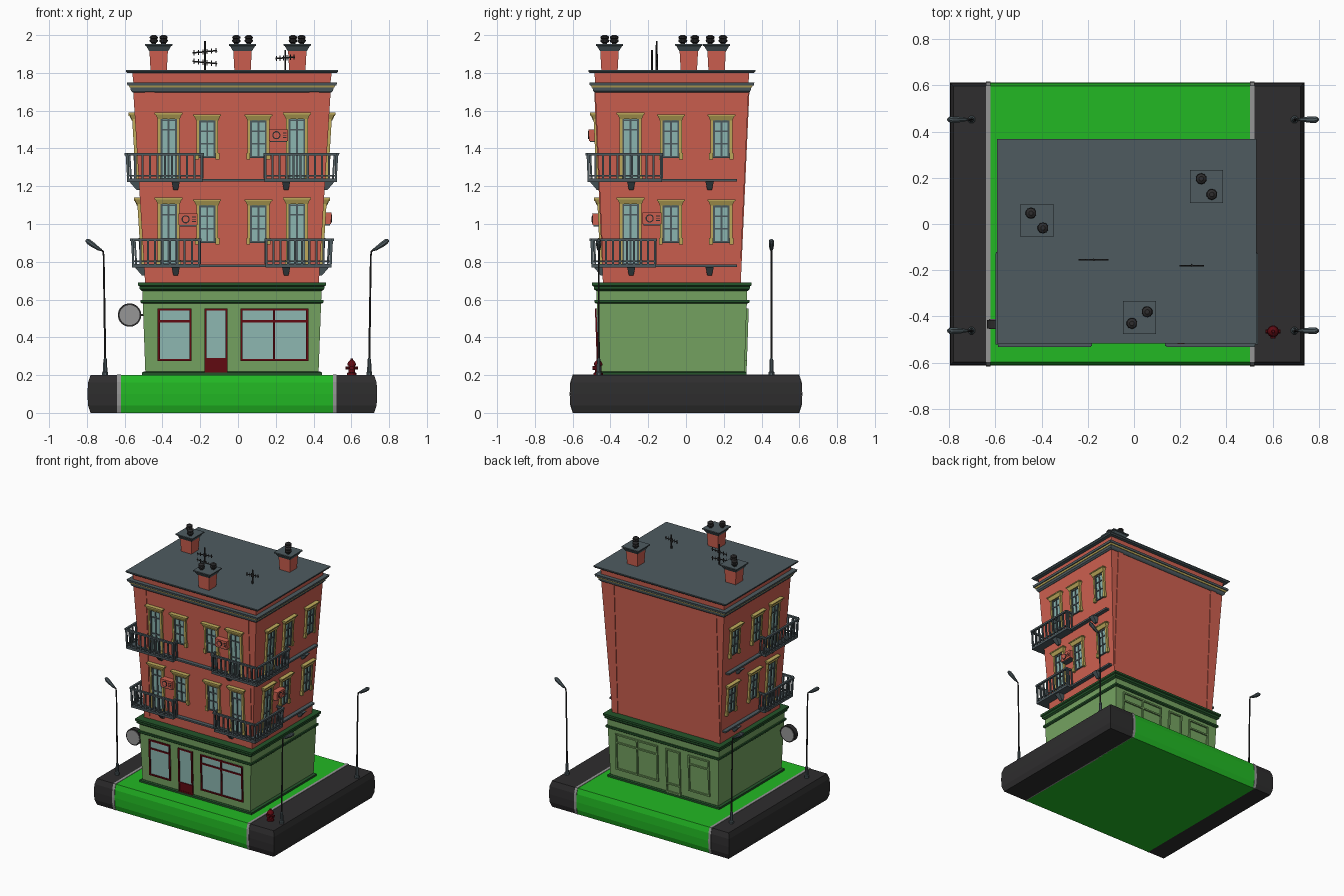
import bpy, bmesh, math
from mathutils import Vector

if "Cube" in bpy.data.objects:
    bpy.data.objects.remove(bpy.data.objects["Cube"])

def lin(c):
    return tuple(((v/255+0.055)/1.055)**2.4 if v > 10 else v/255/12.92 for v in c) + (1,)

COL = dict(brick=(206, 96, 80), shop_green=(117, 163, 97), dark_green=(36, 84, 42), slate=(78, 91, 96),
           glass=(143, 186, 180), trim_yellow=(192, 172, 92), dark_red=(98, 10, 18), asphalt=(46, 45, 46),
           grey=(150, 150, 150), grass=(34, 184, 36))
MATS = {}
for k, c in COL.items():
    MATS[k] = bpy.data.materials.new(k)
    MATS[k].diffuse_color = lin(c)
parts = {}

def add(part, mat, verts, faces):
    bm, mats = parts.setdefault(part, (bmesh.new(), []))
    if mat not in mats:
        mats.append(mat)
    vs = [bm.verts.new(v) for v in verts]
    for f in faces:
        bm.faces.new([vs[i] for i in f]).material_index = mats.index(mat)

def rings(part, mat, rs):
    """Skin a list of equal-length vertex rings and cap the ends."""
    n, m = len(rs[0]), len(rs)
    faces = [(a*n+i, a*n+(i+1) % n, (a+1)*n+(i+1) % n, (a+1)*n+i) for a in range(m-1) for i in range(n)]
    faces += [tuple(range(n))[::-1], tuple(range((m-1)*n, m*n))]
    add(part, mat, [v for r in rs for v in r], faces)

def stack(part, mat, levels):
    """Rectangles (x0, x1, y0, y1, z) stacked upwards."""
    rings(part, mat, [[(a, c, z), (b, c, z), (b, d, z), (a, d, z)] for a, b, c, d, z in levels])

def box(part, mat, x0, x1, y0, y1, z0, z1):
    stack(part, mat, [(x0, x1, y0, y1, z0), (x0, x1, y0, y1, z1)])

def tube(part, mat, pts, radii, n=8):
    pts, rs = [Vector(p) for p in pts], []
    for i, p in enumerate(pts):
        d = pts[min(i+1, len(pts)-1)] - pts[max(i-1, 0)]
        q = d.to_track_quat('Z', 'Y')
        rs.append([p + q @ Vector((radii[i]*math.cos(t), radii[i]*math.sin(t), 0))
                   for t in [2*math.pi*(k+.5)/n for k in range(n)]])
    rings(part, mat, rs)

CX, CY = -0.032, -0.075
def band(part, mat, levels):
    stack(part, mat, [(CX-hx, CX+hx, CY-hy, CY+hy, z) for z, hx, hy in levels])

# Wall frame: u along the wall, z up, w outward from the leaning wall
def half(z):
    if z < 0.68:
        t = (z-0.2)/0.38
        return 0.458+0.014*t, 0.384+0.013*t
    t = (z-0.69)/1.02
    return 0.46+0.063*t, 0.36+0.046*t

def P(side, u, z, w):
    hx, hy = half(z)
    return {'front': (u, CY-hy-w, z), 'back': (u, CY+hy+w, z),
            'right': (CX+hx+w, u, z), 'left': (CX-hx-w, u, z)}[side]

def wbox(part, mat, s, u0, u1, z0, z1, w0, w1, flare=0, wflare=0):
    f, g = flare, wflare
    rings(part, mat, [[P(s, u0-e, z, w0), P(s, u1+e, z, w0), P(s, u1+e, z, w1+h), P(s, u0-e, z, w1+h)]
                      for z, e, h in ((z0, 0, 0), (z1, f, g))])

# Ground slab: grass strip, two roads and kerbs with rounded rims
rim = [(0, .016), (.04, .003), (.1, 0), (.16, .003), (.2, .016)]
stack('lawn', 'grass', [(-.635, .515, -.613+i, .613-i, z) for z, i in rim])
stack('road_left', 'asphalt', [(-.797+i, -.635, -.613+i, .613-i, z) for z, i in rim])
stack('road_right', 'asphalt', [(.52, .737-i, -.613+i, .613-i, z) for z, i in rim])
for x in (-.64, .502):
    stack('kerbs', 'grey', [(x, x+.02, -.616+i, .616-i, z+.003*(z > .1)) for z, i in rim])

# Shop storey
band('shop_walls', 'shop_green', [(z, *half(z)) for z in (.2, .66)])
band('shop_plinth', 'dark_green', [(.2, .477, .396), (.214, .477, .396), (.22, .464, .388)])
band('shop_string_course', 'dark_green', [(.578, .476, .4), (.585, .484, .41), (.598, .484, .41)])
band('shop_cornice', 'dark_green', [(.645, .476, .4), (.655, .488, .412), (.67, .49, .414),
                                    (.675, .497, .422), (.69, .497, .422)])

def shop_opening(s, u0, u1, z0, z1, frame, bars_u=(), bars_z=(), glazed=True):
    part = 'shop_front' if glazed else 'blind_shop_panels'
    t = .011
    if glazed:
        wbox(part, 'glass', s, u0, u1, z0, z1, -.002, .003)
    for a, b in [(u0, u0+t), (u1-t, u1)] + [(u-t/2, u+t/2) for u in bars_u]:
        wbox(part, frame, s, a, b, z0, z1, -.002, .011)
    for a, b in [(z0, z0+t), (z1-t, z1)] + [(z-t/2, z+t/2) for z in bars_z]:
        wbox(part, frame, s, u0, u1, a, b, -.002, .0105)

for s, col in (('front', 'dark_red'), ('back', 'shop_green')):
    g = s == 'front'
    shop_opening(s, -.425, -.245, .275, .553, col, (), (.485,), g)
    shop_opening(s, -.177, -.055, .215, .553, col, (), (.285,), g)
    shop_opening(s, .013, .372, .275, .553, col, (.19,), (.485,), g)
wbox('shop_front', 'dark_red', 'front', -.175, -.057, .217, .285, 0, .008)

# Brick storeys, with corner strips on front and back
band('brick_walls', 'brick', [(z, *half(z)) for z in (.685, 1.72)])
for s in ('front', 'back'):
    wbox('corner_strips', 'brick', s, CX-.46, CX-.41, .69, 1.72, -.01, .005, 0)
    wbox('corner_strips', 'brick', s, CX+.41, CX+.46, .69, 1.72, -.01, .005, 0)

# Top cornice and roof
band('top_cornice', 'slate', [(1.695, .525, .408), (1.705, .535, .417), (1.722, .538, .42)])
band('cornice_stripe', 'trim_yellow', [(1.722, .542, .424), (1.734, .546, .428)])
band('cornice_ledge', 'slate', [(1.734, .553, .434), (1.75, .557, .437)])
band('parapet', 'brick', [(1.75, .522, .406), (1.802, .528, .41)])
band('roof', 'slate', [(1.8, .555, .435), (1.808, .562, .442), (1.816, .562, .442)])

# Windows: glass, slate bars, yellow surround with flared head
def window(s, u, z0, z1):
    h = .044
    wbox('window_glass', 'glass', s, u-h, u+h, z0, z1, -.002, .004)
    for a in (-h, -.005, h-.01):
        wbox('window_bars', 'slate', s, u+a, u+a+.01, z0, z1, 0, .01)
    for z in (z0, z1-.06, (z0+z1-.055)/2, z1-.01):
        wbox('window_bars', 'slate', s, u-h, u+h, z, z+.009, 0, .0095)
    for k in (-1, 1):
        a, b = sorted((u+k*h, u+k*(h+.014)))
        wbox('window_surrounds', 'trim_yellow', s, a, b, z0-.005, z1+.005, -.002, .015)
        a, b = sorted((u+k*h, u+k*(h+.02)))
        wbox('window_surrounds', 'trim_yellow', s, a, b, z0-.008, z0+.025, -.002, .02)
    wbox('window_surrounds', 'trim_yellow', s, u-.058, u+.058, z1, z1+.026, -.002, .018, .012, .01)
    wbox('window_surrounds', 'trim_yellow', s, u-.074, u+.074, z1+.026, z1+.034, -.002, .032)

for zf in (.785, 1.235):
    for u, tall in ((-.367, 1), (-.163, 0), (.108, 0), (.312, 1)):
        window('front', u, zf+(0 if tall else .115), zf+.32 - (0 if tall else .008))
    for s in ('left', 'right'):
        for u, tall in ((-.293, 1), (-.08, 0), (.187, 0)):
            window(s, u, zf+(0 if tall else .115), zf+.32 - (0 if tall else .008))

# Floor ledges, corbels and wrap-around corner balconies
O = .062
def railing(s, u0, u1, z, end):
    wbox('balconies', 'slate', s, u0, u1, z-.017, z, -.01, O)
    wbox('balconies', 'slate', s, u0, u1, z+.122, z+.135, O-.012, O+.004)
    wbox('balconies', 'slate', s, u0, u1, z+.012, z+.02, O-.01, O)
    wbox('balconies', 'slate', s, end-.006, end+.006, z+.122, z+.135, 0, O)
    n = round((u1-u0)/.04)
    for i in range(n+1):
        u = u0+.005+(u1-u0-.01)*i/n
        wbox('balconies', 'slate', s, u-.0055, u+.0055, z, z+.125, O-.011, O-.001)
    for w in (.01, .036):
        wbox('balconies', 'slate', s, end-.005, end+.005, z, z+.125, w, w+.01)

for z, fl, fr, sy in ((.788, -.2, .145, -.16), (1.24, -.187, .14, -.128)):
    hx, hy = half(z)
    railing('front', CX-hx-O, fl, z, fl)
    railing('front', fr, CX+hx+O, z, fr)
    wbox('ledges', 'slate', 'front', fl, fr, z-.015, z-.002, -.01, .03)
    for u in (-.33, .255):
        wbox('corbels', 'slate', 'front', u-.012, u+.012, z-.06, z-.016, -.01, .015, .01, .035)
    for s in ('left', 'right'):
        railing(s, CY-hy-O, sy, z, sy)
        wbox('ledges', 'slate', s, sy, .27, z-.015, z-.002, -.01, .03)
        for u in (-.29, .125):
            wbox('corbels', 'slate', s, u-.012, u+.012, z-.06, z-.016, -.01, .015, .01, .035)

# Air conditioners with a fan ring and grille slots
for s, u, z in (('front', .215, 1.47), ('front', -.265, 1.025), ('right', -.18, 1.03)):
    wbox('air_conditioners', 'brick', s, u-.05, u+.05, z-.03, z+.03, 0, .045)
    a, b = Vector(P(s, u-.012, z, .04)), Vector(P(s, u-.012, z, .048))
    tube('air_conditioners', 'asphalt', [a, b], [.022, .022], 12)
    tube('air_conditioners', 'brick', [a, b+(b-a)*.2], [.016, .016], 12)
    for k in (-.012, 0, .012):
        wbox('air_conditioners', 'asphalt', s, u+.022, u+.042, z+k-.002, z+k+.002, .04, .047)
    wbox('air_conditioners', 'slate', s, u-.045, u+.045, z-.037, z-.03, 0, .04)

# Chimneys with flared caps and two pots each
for x, y, dx, dy in ((-.42, .015, -.026, .032), (.024, -.405, .033, .025), (.314, .162, -.023, .034)):
    def sq(part, mat, lv):
        stack(part, mat, [(x-h, x+h, y-h, y+h, z) for z, h in lv])
    sq('chimneys', 'brick', [(1.81, .043), (1.92, .049)])
    sq('chimney_caps', 'slate', [(1.915, .05), (1.925, .056), (1.942, .066), (1.944, .072), (1.952, .072)])
    for k in (-1, 1):
        prof = [(1.95, .013), (1.958, .013), (1.964, .022), (1.974, .024), (1.979, .017),
                (1.984, .023), (1.992, .022), (2.0, .01)]
        tube('chimney_pots', 'asphalt', [(x+k*dx, y+k*dy, z) for z, r in prof], [r for z, r in prof], 10)

# Roof aerials
for x, y, top, bars in ((-.175, -.155, 1.97, ((1.912, .065, .006), (1.855, .065, -.006))), (.25, -.18, 1.92, ((1.88, .052, .004),))):
    tube('aerials', 'asphalt', [(x, y, 1.81), (x, y, top)], [.006, .005], 6)
    for z, h, t in bars:
        tube('aerials', 'asphalt', [(x-h, y, z-t), (x+h, y, z+t)], [.004, .004], 6)
        for i in range(6):
            f = -1+.4*i
            tube('aerials', 'asphalt', [(x+f*h*.9, y, z+f*t-.014), (x+f*h*.9, y, z+f*t+.014)], [.003, .003], 5)

# Street lamps at the four corners
for k, x0 in ((-1, .703), (1, .695)):
    for y in (-.462, .452):
        def q(d, z):
            return (k*(x0+d), y, z)
        tube('street_lamps', 'slate', [q(0, z) for z in (.2, .215, .22, .28, .29)], [.017, .017, .012, .011, .006])
        tube('street_lamps', 'asphalt', [q(0, .28), q(.008, .83), q(.012, .856), q(.03, .868)], [.006, .005, .005, .005])
        tube('street_lamps', 'slate', [q(.02, .862), q(.034, .868), q(.07, .893), q(.09, .908), q(.102, .916)],
             [.006, .010, .015, .015, .007])

# Fire hydrant
prof = [(.2, .026), (.212, .026), (.214, .017), (.25, .017), (.252, .024), (.259, .024), (.272, .017), (.28, .007), (.288, .006)]
tube('hydrant', 'dark_red', [(.602, -.465, z) for z, r in prof], [r for z, r in prof], 12)
tube('hydrant', 'dark_red', [(.57, -.465, .238), (.634, -.465, .238)], [.009, .009])
tube('hydrant', 'dark_red', [(.602, -.495, .238), (.602, -.465, .238)], [.012, .012])

# Round hanging sign on a bracket
tube('round_sign', 'asphalt', [(-.574, -.452, .518), (-.574, -.415, .518)], [.062, .062], 28)
tube('round_sign', 'grey', [(-.574, -.455, .518), (-.574, -.412, .518)], [.053, .053], 28)
box('sign_bracket', 'asphalt', -.515, -.48, -.44, -.427, .512, .524)

# Turn the collected parts into objects
for name, (bm, mats) in parts.items():
    bmesh.ops.recalc_face_normals(bm, faces=bm.faces)
    me = bpy.data.meshes.new(name)
    bm.to_mesh(me)
    bm.free()
    for m in mats:
        me.materials.append(MATS[m])
    bpy.context.collection.objects.link(bpy.data.objects.new(name, me))

for m in bpy.data.materials:
    if m.users and not m.is_grease_pencil:
        m.use_nodes = True
        m.node_tree.nodes["Principled BSDF"].inputs["Base Color"].default_value = m.diffuse_color
